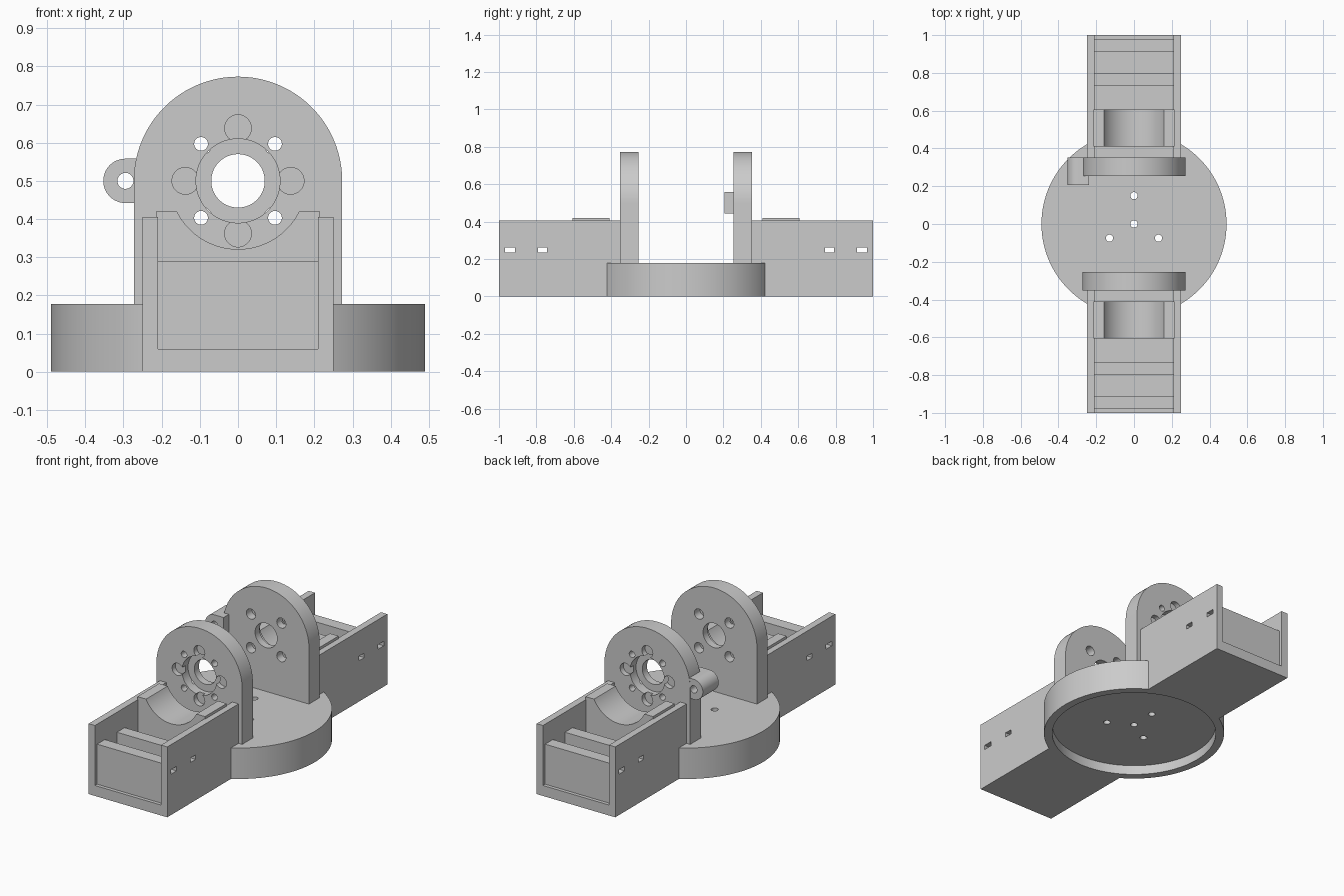
import bpy, bmesh, math
from mathutils import Matrix

cube = bpy.data.objects.get("Cube")
if cube:
    bpy.data.objects.remove(cube, do_unlink=True)

grey = bpy.data.materials.new("plain_grey")
grey.use_nodes = True
grey.diffuse_color = (0.6, 0.6, 0.6, 1)
grey.node_tree.nodes["Principled BSDF"].inputs["Base Color"].default_value = (0.6, 0.6, 0.6, 1)


def finish(name, bm):
    bmesh.ops.recalc_face_normals(bm, faces=bm.faces)
    mesh = bpy.data.meshes.new(name)
    bm.to_mesh(mesh)
    bm.free()
    mesh.materials.append(grey)
    obj = bpy.data.objects.new(name, mesh)
    bpy.context.collection.objects.link(obj)
    return obj


def box(name, x, y, z):
    """Box from three (low, high) ranges."""
    bm = bmesh.new()
    bmesh.ops.create_cube(bm, size=1)
    for v in bm.verts:
        v.co = [sum(r) / 2 + c * abs(r[1] - r[0]) for r, c in zip((x, y, z), v.co)]
    return finish(name, bm)


def cyl(name, r, a, b, lo, hi, axis="Z", segs=96):
    """Cylinder along Z at (x, y) = (a, b), or along Y at (x, z) = (a, b)."""
    bm = bmesh.new()
    bmesh.ops.create_cone(bm, cap_ends=True, segments=segs, radius1=r, radius2=r, depth=abs(hi - lo))
    mid = (lo + hi) / 2
    if axis == "Y":
        bm.transform(Matrix.Translation((a, mid, b)) @ Matrix.Rotation(math.pi / 2, 4, "X"))
    else:
        bm.transform(Matrix.Translation((a, b, mid)))
    return finish(name, bm)


def extrude(name, points, y0, y1):
    """Outline in XZ pushed along Y."""
    bm = bmesh.new()
    face = bm.faces.new([bm.verts.new((x, y0, z)) for x, z in points])
    new = bmesh.ops.extrude_face_region(bm, geom=[face])["geom"]
    bmesh.ops.translate(bm, vec=(0, y1 - y0, 0), verts=[g for g in new if isinstance(g, bmesh.types.BMVert)])
    return finish(name, bm)


def arc(cx, cz, r, start, end, n=48):
    angles = [math.radians(start + (end - start) * i / n) for i in range(n + 1)]
    return [(cx + r * math.cos(a), cz + r * math.sin(a)) for a in angles]


def cut(obj, *cutters):
    bpy.context.view_layer.objects.active = obj
    for c in cutters:
        c.hide_render = True
        mod = obj.modifiers.new("cut", "BOOLEAN")
        mod.operation, mod.solver, mod.object = "DIFFERENCE", "EXACT", c
        bpy.ops.object.modifier_apply(modifier=mod.name)
        bpy.data.objects.remove(c, do_unlink=True)


def recess():
    return cyl("recess_cutter", 0.445, 0, 0, -0.1, 0.055)


parts = []
AXIS_Z = 0.5

# Round base with hollow underside and four screw holes
base = cyl("round_base", 0.49, 0, 0, 0, 0.178, segs=128)
cut(base, recess(), cyl("hole", 0.019, 0, 0, -1, 1, segs=32))
for deg in (90, 210, 330):
    a = math.radians(deg)
    cut(base, cyl("hole", 0.019, 0.15 * math.cos(a), 0.15 * math.sin(a), -1, 1, segs=32))
parts.append(base)

for side, s in (("front", -1), ("back", 1)):
    inner, outer = s * 0.255, s * 0.352

    # Upright bearing plate
    plate = extrude(side + "_upright",
                    arc(0, AXIS_Z, 0.273, 0, 180) + [(-0.273, 0.1), (0.273, 0.1)], inner, outer)
    cut(plate, cyl("bore", 0.07, 0, AXIS_Z, -1, 1, "Y"),
        cyl("bearing_seat", 0.11, 0, AXIS_Z, outer - s * 0.055, s, "Y"))
    for k in range(4):
        a = math.radians(45 + 90 * k)
        x, z = 0.137 * math.cos(a), AXIS_Z + 0.137 * math.sin(a)
        cut(plate, cyl("screw", 0.018, x, z, -1, 1, "Y", 32),
            cyl("screw_head", 0.029, x, z, 0, inner + s * 0.05, "Y", 32))
        b = math.radians(90 * k)
        cut(plate, cyl("pocket", 0.035, 0.138 * math.cos(b), AXIS_Z + 0.138 * math.sin(b),
                       outer - s * 0.03, s, "Y", 48))
    parts.append(plate)

    # Open-ended tray arm
    tray = box(side + "_tray", (-0.25, 0.25), sorted((s * 0.34, s)), (0, 0.405))
    cut(tray, box("cavity", (-0.21, 0.21), sorted((s * 0.2, s * 1.2)), (0.06, 1)), recess())

    # Two cross walls inside the tray
    walls = [box(side + "_" + n + "_cross_wall", (-0.212, 0.212), sorted((s * a, s * b)), (0.055, 0.29))
             for n, a, b in (("outer", 0.91, 0.98), ("inner", 0.73, 0.80))]

    # Strap slots straight through the side walls and cross walls
    for obj in [tray] + walls:
        for a, b in ((0.915, 0.968), (0.742, 0.79)):
            cut(obj, box("slot", (-1, 1), sorted((s * a, s * b)), (0.235, 0.261)))
    parts += [tray] + walls

    # Motor cradle with round scoop
    half = math.degrees(math.asin(0.08 / 0.179))
    parts.append(extrude(side + "_motor_cradle",
                         [(-0.215, 0.42)] + arc(0, AXIS_Z, 0.179, 180 + half, 360 - half)
                         + [(0.215, 0.42), (0.215, 0.058), (-0.215, 0.058)], s * 0.41, s * 0.607))

# Drilled lug on the back upright
lug = extrude("side_lug", arc(-0.295, AXIS_Z, 0.058, 90, 270) + [(-0.237, 0.442), (-0.237, 0.558)],
              0.207, 0.351)
cut(lug, cyl("lug_hole", 0.021, -0.295, AXIS_Z, -1, 1, "Y", 32))
parts.append(lug)

# Smooth the round walls, keep edges sharp
bpy.ops.object.select_all(action="DESELECT")
for obj in parts:
    obj.select_set(True)
bpy.context.view_layer.objects.active = parts[0]
bpy.ops.object.shade_smooth_by_angle(angle=math.radians(30))
